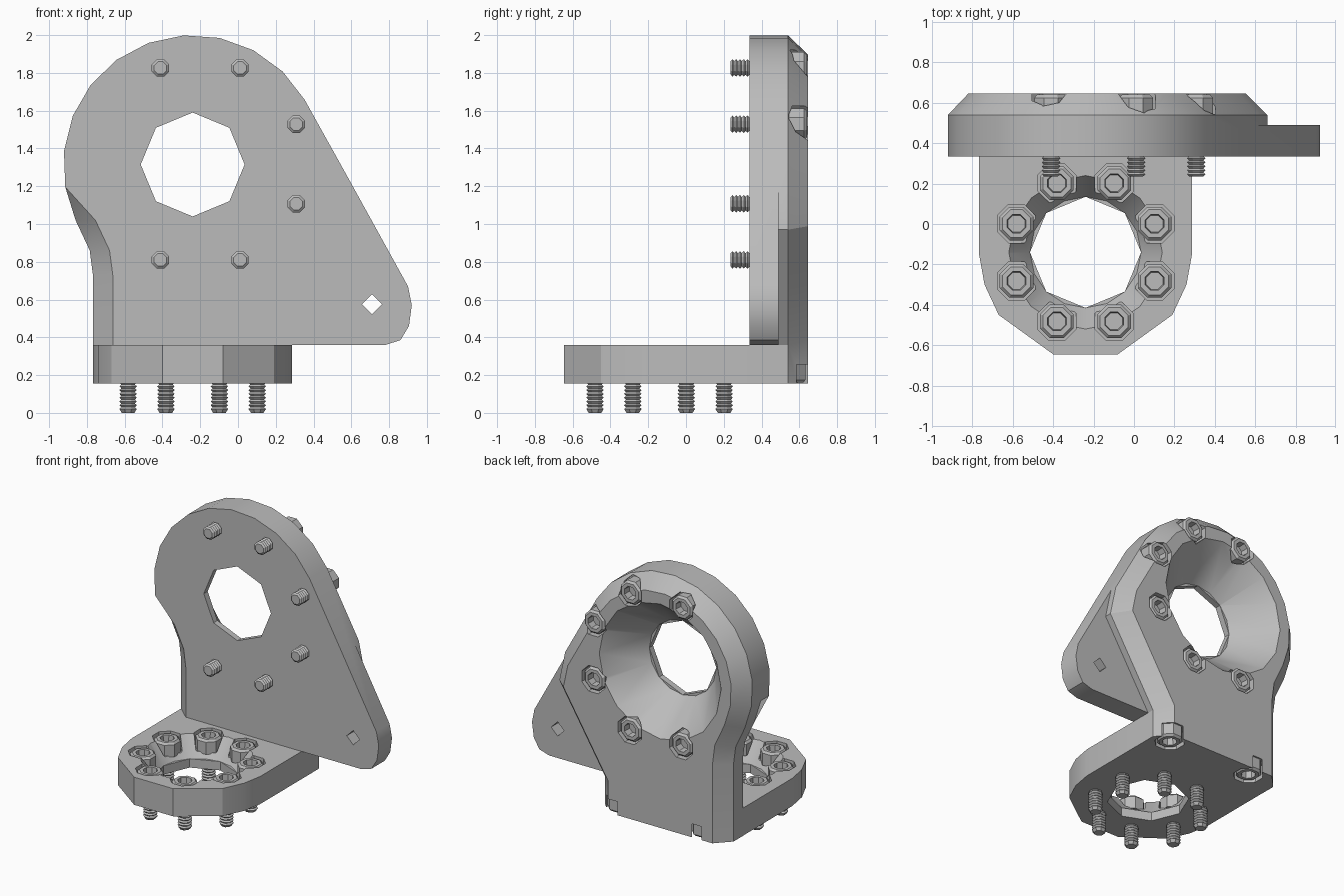
import bpy, bmesh
from math import pi, cos, sin, radians
from mathutils import Matrix, Vector

cube = bpy.data.objects.get("Cube")
if cube:
    bpy.data.objects.remove(cube, do_unlink=True)

grey = bpy.data.materials.new("plain_grey")
grey.use_nodes = True
grey.diffuse_color = (0.5, 0.5, 0.5, 1)
grey.node_tree.nodes["Principled BSDF"].inputs["Base Color"].default_value = (0.5, 0.5, 0.5, 1)

UP = Matrix.Identity(4)
BACK = Matrix.Rotation(-pi / 2, 4, 'X')
DOWN = Matrix.Rotation(pi, 4, 'X')


def loft(name, rings):
    """Skin equal-length rings of points and cap both ends."""
    bm = bmesh.new()
    vs = [[bm.verts.new(p) for p in ring] for ring in rings]
    n = len(rings[0])
    for a, b in zip(vs, vs[1:]):
        for i in range(n):
            j = (i + 1) % n
            bm.faces.new((a[i], a[j], b[j], b[i]))
    bm.faces.new(vs[0])
    bm.faces.new(vs[-1])
    bmesh.ops.recalc_face_normals(bm, faces=bm.faces)
    mesh = bpy.data.meshes.new(name)
    bm.to_mesh(mesh)
    bm.free()
    mesh.materials.append(grey)
    ob = bpy.data.objects.new(name, mesh)
    bpy.context.collection.objects.link(ob)
    return ob


def lathe(name, profile, loc, turn=UP, sides=8, phase=0.0):
    """Turn (radius, height) pairs about an axis through loc."""
    mat = Matrix.Translation(loc) @ turn
    angles = [phase + 2 * pi * i / sides for i in range(sides)]
    return loft(name, [[mat @ Vector((r * cos(a), r * sin(a), h)) for a in angles]
                       for r, h in profile])


def activate(ob):
    bpy.ops.object.select_all(action='DESELECT')
    ob.select_set(True)
    bpy.context.view_layer.objects.active = ob


def combine(target, tool, operation):
    tool.hide_render = True
    activate(target)
    mod = target.modifiers.new("combine", 'BOOLEAN')
    mod.operation, mod.object, mod.solver = operation, tool, 'EXACT'
    bpy.ops.object.modifier_apply(modifier=mod.name)
    bpy.data.objects.remove(tool, do_unlink=True)


def smooth(ob):
    activate(ob)
    bpy.ops.object.shade_smooth_by_angle(angle=radians(28))


def inset(poly, d):
    """Mitred inward offset of a counter-clockwise outline."""
    out = []
    for i, p in enumerate(poly):
        p = Vector(p)
        e1 = (p - Vector(poly[i - 1])).normalized()
        e2 = (Vector(poly[(i + 1) % len(poly)]) - p).normalized()
        n1, n2 = Vector((-e1.y, e1.x)), Vector((-e2.y, e2.x))
        out.append(p + (n1 + n2) * d / (1 + n1.dot(n2)))
    return out


# Upright plate: round top, narrow neck, chamfered back edge
FRONT, REAR, FLOOR, LEDGE = 0.335, 0.645, 0.155, 0.36
HUB = Vector((-0.24, 1.315))
arc = [(HUB.x + 0.685 * cos(radians(30 + 16 * k)), HUB.y + 0.685 * sin(radians(30 + 16 * k)))
       for k in range(11)]
neck = [(-0.86, 1.02), (-0.785, 0.86), (-0.768, 0.73), (-0.768, FLOOR)]
flank = [(0.287, FLOOR), (0.287, LEDGE), (0.66, 0.97), (0.613, 1.19)]
outline = arc + neck + flank
front_face = arc + [(x + 0.105, z) for x, z in neck] + flank
back_face = [(x, FLOOR if abs(oz - FLOOR) < 0.001 else z)
             for (x, z), (ox, oz) in zip(inset(outline, 0.1), outline)]
bracket = loft("bracket", [[(x, y, z) for x, z in ring] for ring, y in (
    (front_face, FRONT), (outline, 0.43), (outline, 0.54), (back_face, REAR))])

# Thin side ear with rounded corner
ear = [(0.2, LEDGE), (0.78, LEDGE), (0.86, 0.385), (0.905, 0.46), (0.92, 0.57),
       (0.9, 0.67), (0.613, 1.19), (0.2, 1.19)]
combine(bracket, loft("ear", [[(x, y, z) for x, z in ear] for y in (FRONT, 0.49)]), 'UNION')

# Foot plate
half = [(0.16, -0.645), (0.43, -0.45), (0.5, -0.3), (0.527, -0.15), (0.527, 0.45)]
foot = [(HUB.x + x, y) for x, y in half] + [(HUB.x - x, y) for x, y in reversed(half)]
combine(bracket, loft("foot", [[(x, y, z) for x, y in foot] for z in (FLOOR, LEDGE)]), 'UNION')

# Large openings: straight bore plus flared mouth
RING = Vector((HUB.x, -0.14))
bores = [
    lathe("bore", [(0.275, -0.5), (0.275, 0.5)], (HUB.x, 0.5, HUB.y), BACK),
    lathe("flare", [(0.275, 0.38), (0.5, REAR), (0.517, REAR + 0.02)],
          (HUB.x, 0, HUB.y), BACK, 16),
    lathe("bore", [(0.275, 0), (0.275, 0.5)], (RING.x, RING.y, 0)),
    lathe("flare", [(0.275, 0.22), (0.38, LEDGE), (0.395, LEDGE + 0.02)],
          (RING.x, RING.y, 0), UP, 16),
    lathe("ear_hole", [(0.053, 0), (0.053, 1)], (0.71, 0, 0.575), BACK, 4),
]
for bore in bores:
    combine(bracket, bore, 'DIFFERENCE')


def bolt(name, loc, turn, length):
    """Socket-head bolt sunk in a pocket, head top at loc."""
    pocket = lathe("pocket", [(0.103, -0.1), (0.103, 0.06)], loc, turn, 8, pi / 8)
    combine(bracket, pocket, 'DIFFERENCE')
    profile = [(0.045, -0.06), (0.05, -0.005), (0.075, -0.005), (0.09, -0.02),
               (0.09, -0.11), (0.04, -0.11)]
    h = 0.19
    while h < length - 0.015:
        profile += [(0.039, -h), (0.05, -h - 0.009)]
        h += 0.02
    profile.append((0.036, -length))
    smooth(lathe(name, profile, loc, turn, 8, pi / 8))


# Bolts around the foot opening
for k in range(8):
    a = radians(22.5 + 45 * k)
    bolt("foot_bolt", (RING.x + 0.37 * cos(a), RING.y + 0.37 * sin(a), LEDGE), UP, LEDGE)

# Bolts around the upright opening, leaving out the two on the right
for k in (0, 1, 2, 5, 6, 7):
    a = radians(22.5 + 45 * k)
    bolt("upright_bolt", (-0.2 + 0.55 * cos(a), REAR, 1.318 + 0.55 * sin(a)), BACK, 0.41)

# Bolts rising into the upright from underneath
for x in (-0.54, 0.15):
    bolt("underside_bolt", (x, 0.55, FLOOR), DOWN, 0.3)

smooth(bracket)
